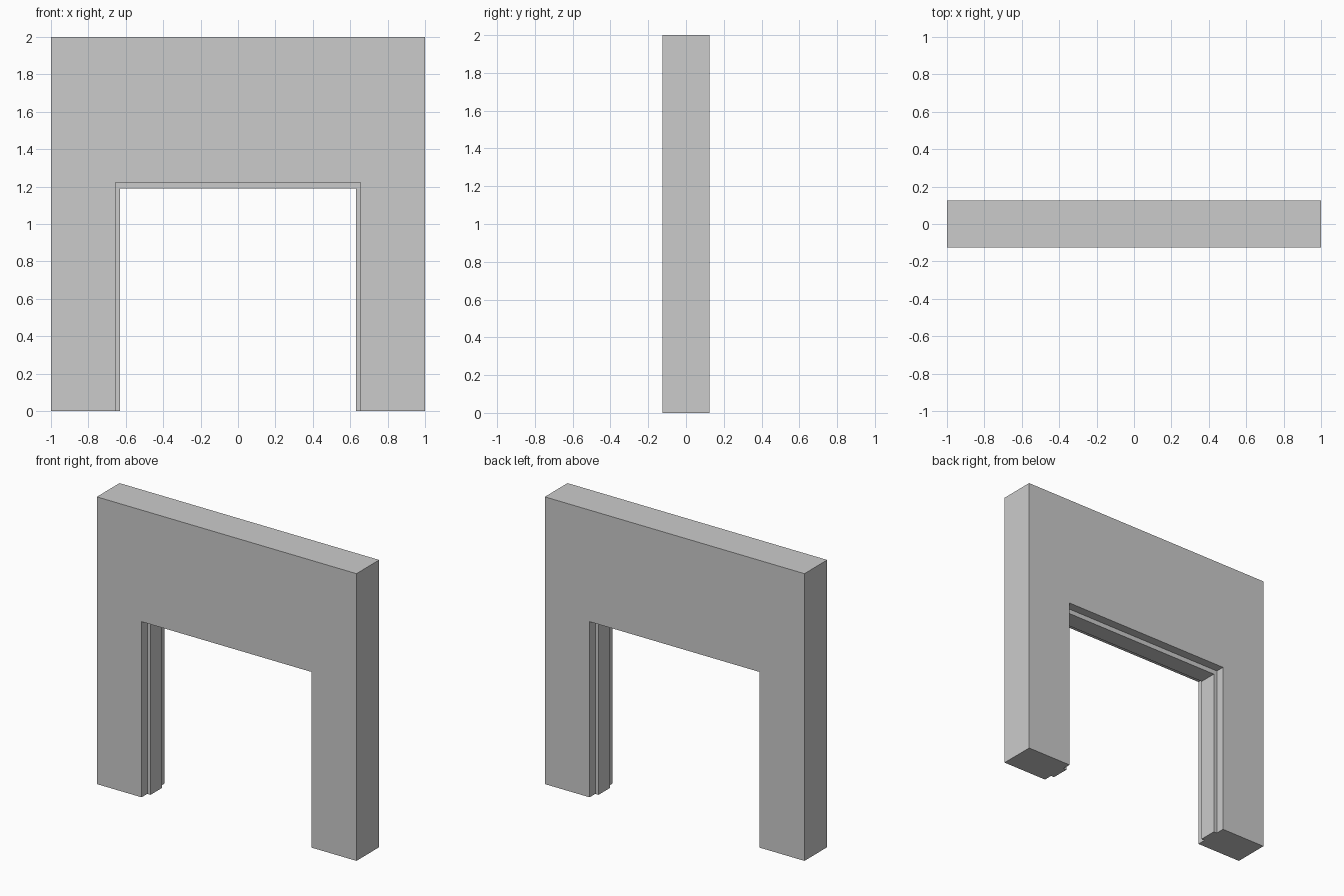
import bpy

cube = bpy.data.objects.get("Cube")
if cube:
    bpy.data.objects.remove(cube, do_unlink=True)

WIDTH, DEPTH, HEIGHT = 2.0, 0.25, 2.0
STOP_DEPTH = 0.125               # thickness of the raised stop in the opening
CLEAR_HALF, CLEAR_TOP = 0.63, 1.19
REBATE_HALF, REBATE_TOP = 0.655, 1.223
OVER = 0.2                       # how far cutters reach past the wall


def box(name, x, y, z):
    """Box spanning the given (low, high) ranges."""
    ranges = (x, y, z)
    bpy.ops.mesh.primitive_cube_add(size=1, location=[(a + b) / 2 for a, b in ranges])
    obj = bpy.context.object
    obj.name = name
    obj.scale = [b - a for a, b in ranges]
    bpy.ops.object.transform_apply(location=True, rotation=False, scale=True)
    return obj


def cut(target, cutter):
    """Subtract the cutter from the target and discard it."""
    cutter.hide_render = True
    mod = target.modifiers.new("opening", 'BOOLEAN')
    mod.operation = 'DIFFERENCE'
    mod.solver = 'EXACT'
    mod.object = cutter
    bpy.context.view_layer.objects.active = target
    bpy.ops.object.modifier_apply(modifier=mod.name)
    bpy.data.objects.remove(cutter, do_unlink=True)


# Solid wall panel
wall = box("doorway_wall", (-WIDTH / 2, WIDTH / 2), (-DEPTH / 2, DEPTH / 2), (0, HEIGHT))

# Clear opening through the full thickness
cut(wall, box("clear_opening_cutter", (-CLEAR_HALF, CLEAR_HALF),
              (-DEPTH, DEPTH), (-OVER, CLEAR_TOP)))

# Wider rebates on front and back, leaving the stop in the middle
for side, label in ((-1, "front"), (1, "back")):
    y_range = sorted((side * STOP_DEPTH / 2, side * DEPTH))
    cut(wall, box(label + "_rebate_cutter", (-REBATE_HALF, REBATE_HALF),
                  y_range, (-OVER, REBATE_TOP)))
